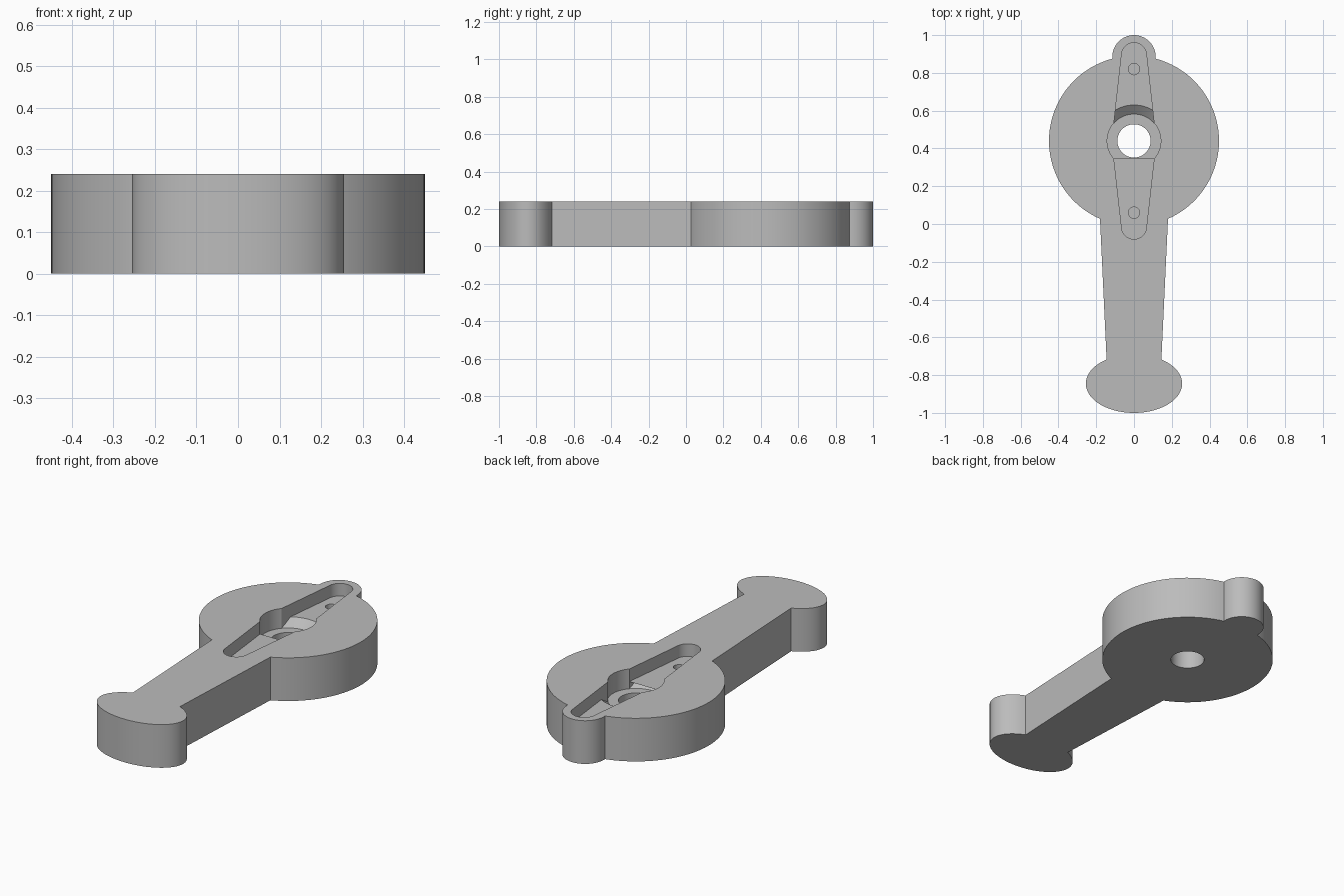
import bpy, bmesh
from math import acos, asin, cos, sin, pi, sqrt

cube = bpy.data.objects.get("Cube")
if cube:
    bpy.data.objects.remove(cube)

HEIGHT = 0.24
HUB_Y, DISC_R = 0.44, 0.45      # round body
NUB_Y, NUB_R = 0.885, 0.115     # rounded bump at the back
GRIP_Y, GRIP_RX, GRIP_RY = -0.845, 0.255, 0.155
POCKET_Z, HUB_Z = 0.17, 0.13    # recess floors
HUB_R, BORE_R = 0.142, 0.088

grey = bpy.data.materials.new("plain grey")
grey.use_nodes = True
colour = (0.5, 0.5, 0.5, 1)
grey.diffuse_color = colour
grey.node_tree.nodes["Principled BSDF"].inputs["Base Color"].default_value = colour


def arc(cy, rx, ry, start, end, steps):
    angles = [start + (end - start) * i / steps for i in range(steps + 1)]
    return [(rx * cos(a), cy + ry * sin(a)) for a in angles]


def mirrored(half):
    """Close a right-hand outline, running front to back, across x = 0."""
    return half + [(-x, y) for x, y in reversed(half) if x > 1e-5]


def prism(name, outline, z0, z1):
    bm = bmesh.new()
    base = bm.faces.new([bm.verts.new((x, y, z0)) for x, y in outline])
    new = bmesh.ops.extrude_face_region(bm, geom=[base])["geom"]
    top = [v for v in new if isinstance(v, bmesh.types.BMVert)]
    bmesh.ops.translate(bm, verts=top, vec=(0, 0, z1 - z0))
    return finish(name, bm)


def round_cutter(name, y, r0, r1, z0, z1, segments=96):
    bm = bmesh.new()
    bmesh.ops.create_cone(bm, cap_ends=True, segments=segments,
                          radius1=r0, radius2=r1, depth=z1 - z0)
    bmesh.ops.translate(bm, verts=bm.verts, vec=(0, y, (z0 + z1) / 2))
    return finish(name, bm)


def finish(name, bm):
    bmesh.ops.recalc_face_normals(bm, faces=bm.faces)
    mesh = bpy.data.meshes.new(name)
    bm.to_mesh(mesh)
    bm.free()
    mesh.materials.append(grey)
    obj = bpy.data.objects.new(name, mesh)
    bpy.context.collection.objects.link(obj)
    return obj


def combine(target, cutter, operation="DIFFERENCE"):
    """Apply a boolean and discard the cutter."""
    mod = target.modifiers.new("cut", "BOOLEAN")
    mod.operation, mod.solver, mod.object = operation, "EXACT", cutter
    bpy.ops.object.select_all(action="DESELECT")
    bpy.context.view_layer.objects.active = target
    target.select_set(True)
    bpy.ops.object.modifier_apply(modifier=mod.name)
    bpy.data.objects.remove(cutter)


# Outer outline: oval grip, tapered handle, round body, back bump
grip_end = acos(0.145 / GRIP_RX)
disc_start = -acos(0.18 / DISC_R)
gap = NUB_Y - HUB_Y
meet = (gap ** 2 + DISC_R ** 2 - NUB_R ** 2) / (2 * gap)
disc_end = asin(meet / DISC_R)
nub_start = asin((meet - gap) / NUB_R)
body = prism("lever_body", mirrored(
    arc(GRIP_Y, GRIP_RX, GRIP_RY, -pi / 2, grip_end, 40)
    + arc(HUB_Y, DISC_R, DISC_R, disc_start, disc_end, 48)
    + arc(NUB_Y, NUB_R, NUB_R, nub_start, pi / 2, 20)), 0, HEIGHT)

# Two-armed recess, widest at the hub with rounded tips
reach, tip_r = 0.454, 0.066
slot_outline = mirrored(
    arc(HUB_Y - reach, tip_r, tip_r, -pi / 2, 0, 14)
    + [(0.117, HUB_Y)]
    + arc(HUB_Y + reach, tip_r, tip_r, 0, pi / 2, 14))
combine(body, prism("slot_cutter", slot_outline, POCKET_Z, HEIGHT + 0.1))

# Sloped shoulders inside the arms, going down to the hub seat
shoulder = round_cutter("shoulder_cutter", HUB_Y, HUB_R, 0.19, HUB_Z, POCKET_Z)
combine(shoulder, prism("slot_limit", slot_outline, 0, HEIGHT), "INTERSECT")
combine(body, shoulder)

# Hub seat, through bore and two blind screw holes
combine(body, round_cutter("hub_cutter", HUB_Y, HUB_R, HUB_R, HUB_Z, HEIGHT + 0.1))
combine(body, round_cutter("bore_cutter", HUB_Y, BORE_R, BORE_R, -0.1, HEIGHT))
for side in (-1, 1):
    combine(body, round_cutter("screw_cutter", HUB_Y + side * 0.38,
                               0.03, 0.03, 0.06, HEIGHT, 32))

bpy.ops.object.select_all(action="DESELECT")
body.select_set(True)
bpy.context.view_layer.objects.active = body
bpy.ops.object.shade_smooth_by_angle(angle=pi / 6)
